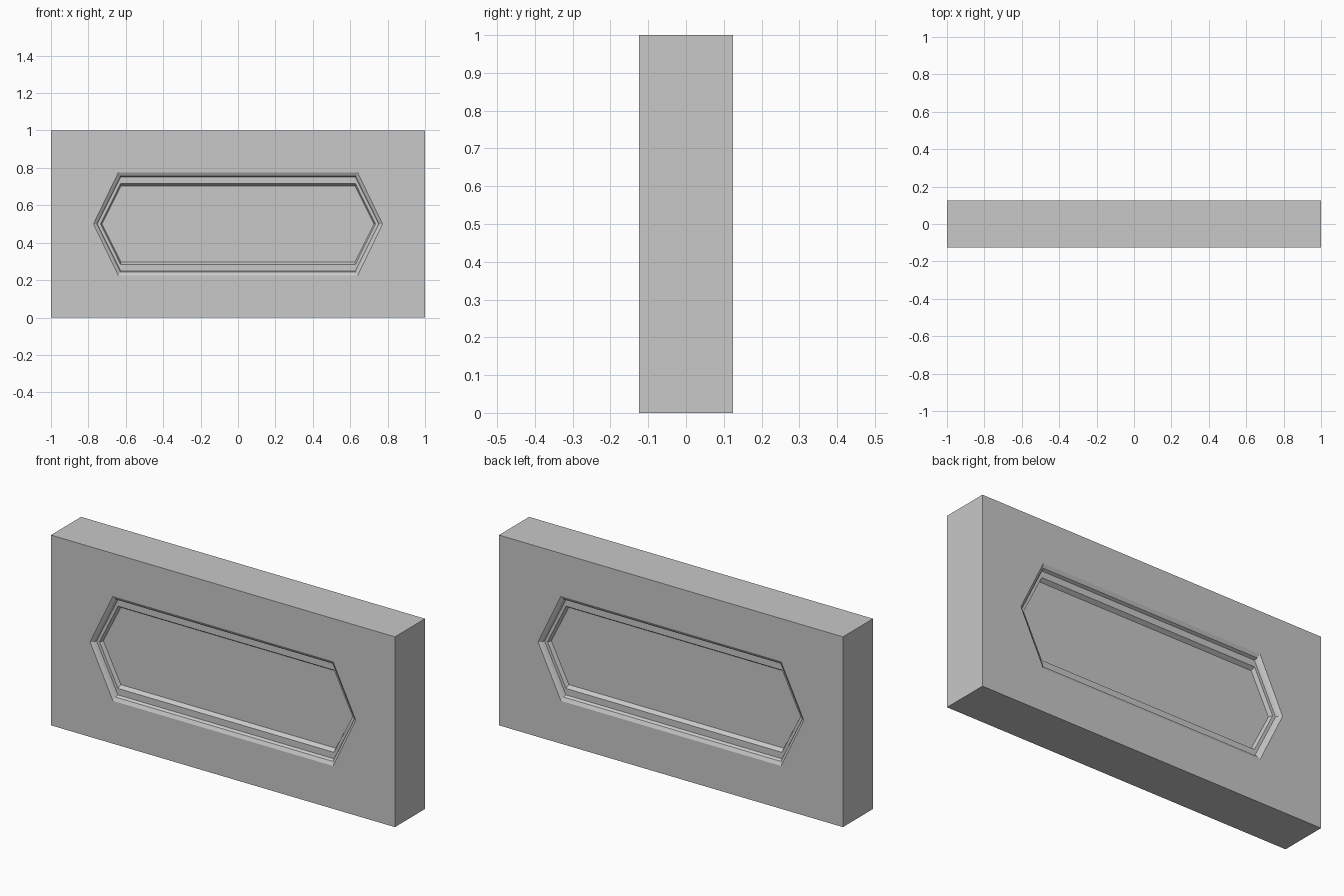
import bpy
import bmesh

cube = bpy.data.objects.get("Cube")
if cube:
    bpy.data.objects.remove(cube, do_unlink=True)

HALF_W, HALF_D, MID = 1.0, 0.125, 0.5

# Moulding rings from rim to floor: tip x, shoulder x, half height, depth
RINGS = [
    (0.773, 0.64, 0.275, 0.0),
    (0.758, 0.632, 0.257, 0.01),
    (0.752, 0.628, 0.25, 0.025),
    (0.735, 0.628, 0.216, 0.025),
    (0.727, 0.625, 0.203, 0.045),
]

# Plain grey stone
grey = bpy.data.materials.new("plain_grey")
grey.use_nodes = True
colour = (0.58, 0.58, 0.58, 1.0)
grey.diffuse_color = colour
grey.node_tree.nodes["Principled BSDF"].inputs["Base Color"].default_value = colour


def hexagon(bm, side, tip, shoulder, half, depth):
    """Six vertices of one moulding ring, starting at the +x tip."""
    y = side * (HALF_D - depth)
    outline = [(tip, 0), (shoulder, half), (-shoulder, half),
               (-tip, 0), (-shoulder, -half), (shoulder, -half)]
    return [bm.verts.new((x, y, MID + z)) for x, z in outline]


def panelled_face(bm, side):
    """One broad face with its stepped recess; returns the outer corners."""
    corners = [bm.verts.new((x * HALF_W, side * HALF_D, MID + z * MID))
               for x, z in ((1, 1), (-1, 1), (-1, -1), (1, -1))]
    rings = [hexagon(bm, side, *ring) for ring in RINGS]
    a, b, c, d = corners
    right, up_r, up_l, left, low_l, low_r = rings[0]
    # Flat surround of the recess
    for face in ((a, b, up_l, up_r), (b, left, up_l), (b, c, left),
                 (c, low_l, left), (c, d, low_r, low_l),
                 (d, right, low_r), (d, a, right), (a, up_r, right)):
        bm.faces.new(face)
    # Moulding steps and the sunken floor
    for outer, inner in zip(rings, rings[1:]):
        for i in range(6):
            j = (i + 1) % 6
            bm.faces.new((outer[i], outer[j], inner[j], inner[i]))
    bm.faces.new(rings[-1])
    return corners


# Slab with a recessed panel on front and back
bm = bmesh.new()
front = panelled_face(bm, -1)
back = panelled_face(bm, 1)
for i in range(4):
    j = (i + 1) % 4
    bm.faces.new((front[i], front[j], back[j], back[i]))
bmesh.ops.recalc_face_normals(bm, faces=bm.faces)

mesh = bpy.data.meshes.new("panelled_slab")
bm.to_mesh(mesh)
bm.free()
mesh.materials.append(grey)
slab = bpy.data.objects.new("panelled_slab", mesh)
bpy.context.collection.objects.link(slab)
